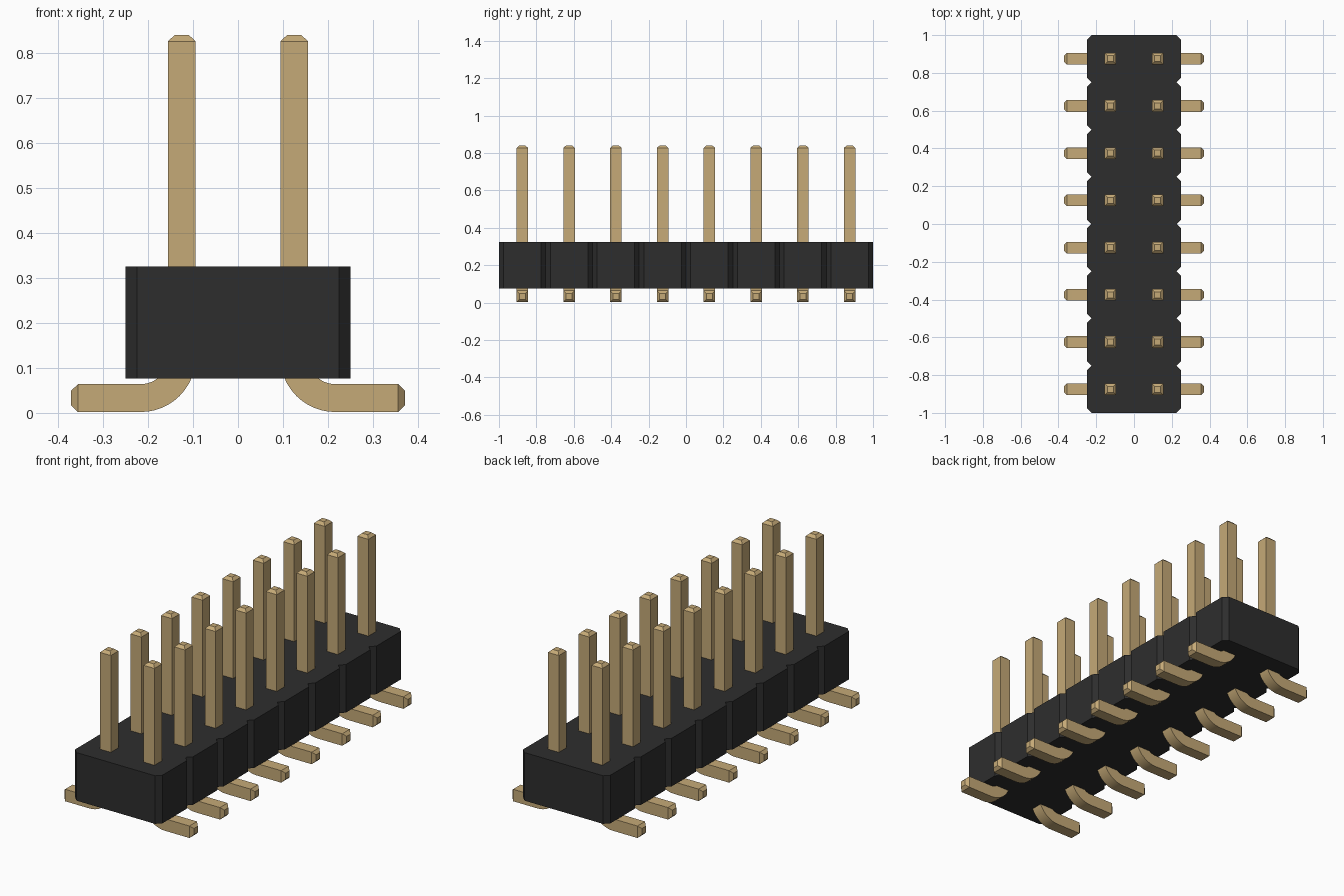
import bpy, bmesh, math
from mathutils import Vector

cube = bpy.data.objects.get("Cube")
if cube:
    bpy.data.objects.remove(cube, do_unlink=True)

ROWS, PITCH = 8, 0.25
HALF = PITCH / 2
PIN = 0.031            # half thickness of a pin
TIP = 0.016            # half thickness at the tapered ends


def material(name, colour):
    m = bpy.data.materials.new(name)
    m.use_nodes = True
    m.diffuse_color = colour
    m.node_tree.nodes["Principled BSDF"].inputs["Base Color"].default_value = colour
    return m


black = material("black plastic", (0.027, 0.027, 0.027, 1))
gold = material("gold metal", (0.56, 0.40, 0.185, 1))


def add_object(name, bm, mat):
    bmesh.ops.recalc_face_normals(bm, faces=bm.faces)
    mesh = bpy.data.meshes.new(name)
    bm.to_mesh(mesh)
    bm.free()
    mesh.materials.append(mat)
    obj = bpy.data.objects.new(name, mesh)
    bpy.context.collection.objects.link(obj)
    return obj


# Housing: notched outline, one chamfered block per row, extruded upward
def make_housing():
    width, notch, bottom, top = 0.25, 0.025, 0.076, 0.325
    side = []
    for i in range(ROWS):
        y = -1 + i * PITCH
        side += [(width - notch, y), (width, y + notch), (width, y + PITCH - notch)]
    side.append((width - notch, 1))
    outline = side + [(-x, -y) for x, y in side]
    bm = bmesh.new()
    face = bm.faces.new([bm.verts.new((x, y, bottom)) for x, y in outline])
    up = bmesh.ops.extrude_face_region(bm, geom=[face])["geom"]
    verts = [v for v in up if isinstance(v, bmesh.types.BMVert)]
    bmesh.ops.translate(bm, verts=verts, vec=(0, 0, top - bottom))
    return add_object("housing", bm, black)


# Pin: square section swept down the post, round the bend and along the foot
def make_pin(name, side, y):
    bend, foot_z = 0.091, 0.033
    cx, cz = HALF + bend, foot_z + bend
    # Each station: x, z, angle of the section, half thickness
    stations = [(HALF, 0.84, 0, TIP), (HALF, 0.826, 0, PIN)]
    steps = 12
    for i in range(steps + 1):
        a = math.pi / 2 * i / steps
        stations.append((cx - bend * math.cos(a), cz - bend * math.sin(a), a, PIN))
    stations += [(0.356, foot_z, math.pi / 2, PIN), (0.371, foot_z, math.pi / 2, TIP)]

    bm = bmesh.new()
    rings = []
    for x, z, a, h in stations:
        across = Vector((math.cos(a), 0, math.sin(a)))
        ring = []
        for u, v in ((-h, -h), (h, -h), (h, h), (-h, h)):
            p = Vector((x, y + v, z)) + across * u
            ring.append(bm.verts.new((p.x * side, p.y, p.z)))
        rings.append(ring)
    for a, b in zip(rings, rings[1:]):
        for i in range(4):
            j = (i + 1) % 4
            bm.faces.new((a[i], a[j], b[j], b[i]))
    bm.faces.new(rings[0])
    bm.faces.new(rings[-1])
    return add_object(name, bm, gold)


make_housing()
pins = []
for row in range(ROWS):
    y = (row - (ROWS - 1) / 2) * PITCH
    for label, side in (("left", 1), ("right", -1)):
        pins.append(make_pin(f"{label}_pin_{row + 1}", side, y))

# Smooth the bends, keep the square edges sharp
bpy.ops.object.select_all(action='DESELECT')
for pin in pins:
    pin.select_set(True)
bpy.context.view_layer.objects.active = pins[0]
bpy.ops.object.shade_smooth_by_angle(angle=math.radians(30))
